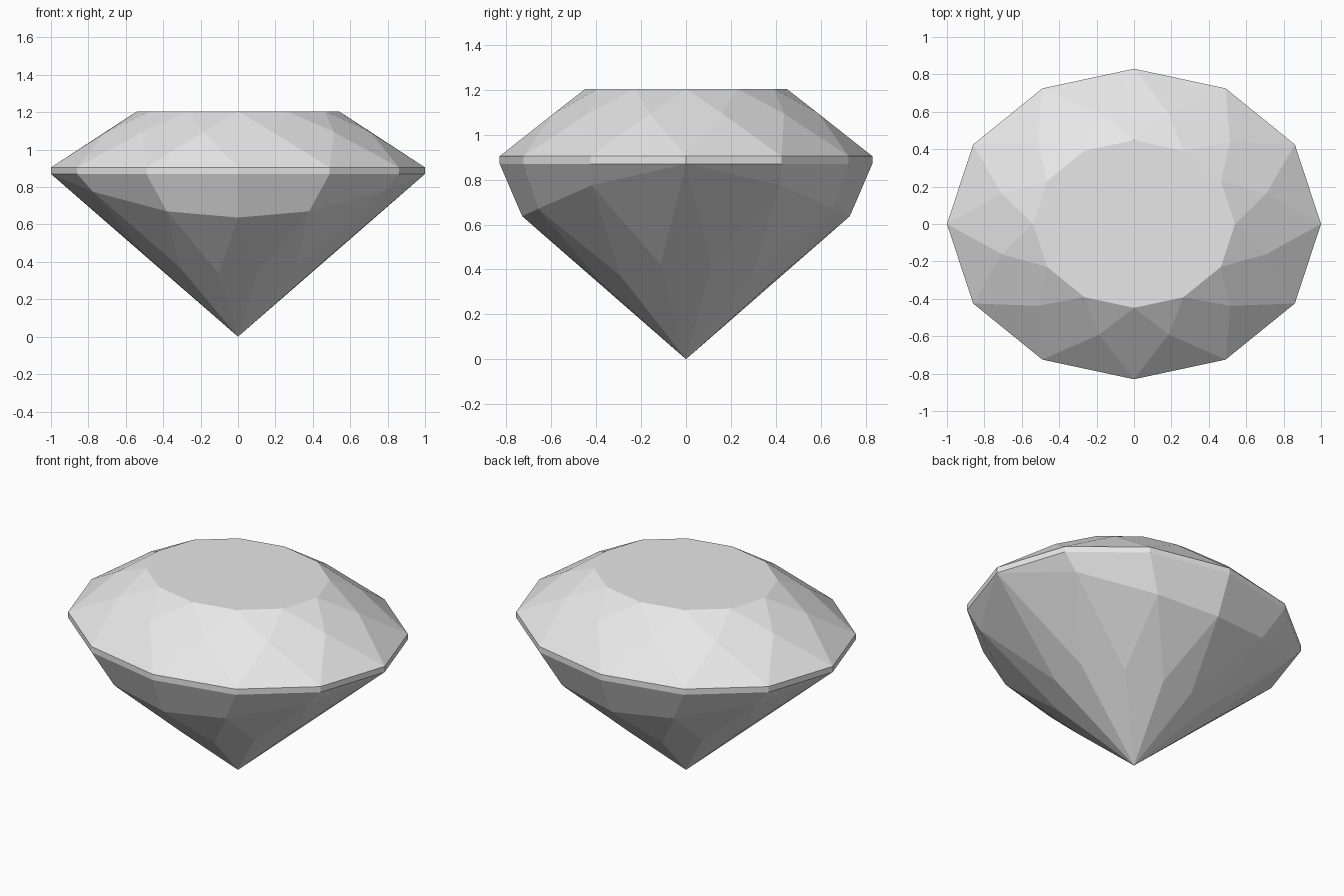
import bpy
import bmesh
from mathutils import Vector

cube = bpy.data.objects.get("Cube")
if cube:
    bpy.data.objects.remove(cube, do_unlink=True)

SIDES = 12
TABLE_Z, GIRDLE_TOP, GIRDLE_BOTTOM = 1.205, 0.905, 0.87

grey = bpy.data.materials.new("pale grey")
grey.use_nodes = True
grey.diffuse_color = (0.8, 0.8, 0.8, 1)
grey.node_tree.nodes["Principled BSDF"].inputs["Base Color"].default_value = (0.8, 0.8, 0.8, 1)


def full_ring(quarter):
    """Mirror a quarter outline (from +x to +y) into a closed ring."""
    half = quarter + [Vector((-p.x, p.y, p.z)) for p in quarter[-2::-1]]
    return half + [Vector((p.x, -p.y, p.z)) for p in half[-2:0:-1]]


def edge_points(ring, scale, height):
    """Points inward of the middle of each ring edge; height maps index to z."""
    points = []
    for i, a in enumerate(ring):
        mid = (a + ring[(i + 1) % SIDES]) / 2 * scale
        points.append(Vector((mid.x, mid.y, height(i))))
    return points


def at_height(ring, z, scale=1):
    return [Vector((p.x * scale, p.y * scale, z)) for p in ring]


# Rings of points from the table down to the tip
outline = full_ring([Vector(p) for p in ((1, 0, 0), (0.86, 0.425, 0), (0.49, 0.725, 0), (0, 0.83, 0))])
pavilion = full_ring([Vector(p) for p in ((1, 0, 0.87), (0.775, 0.42, 0.775),
                                          (0.38, 0.66, 0.67), (0, 0.73, 0.637))])
table = at_height(outline, TABLE_Z, 0.54)
crown = edge_points(outline, 0.76, lambda i: 1.094)
upper = at_height(outline, GIRDLE_TOP)
lower = at_height(outline, GIRDLE_BOTTOM)
flank = edge_points(pavilion, 0.54,
                    lambda i: (pavilion[i].z + pavilion[(i + 1) % SIDES].z) / 4 + 0.01)

bm = bmesh.new()
table, crown, upper, lower, pavilion, flank = (
    [bm.verts.new(p) for p in ring] for ring in (table, crown, upper, lower, pavilion, flank))
tip = bm.verts.new((0, 0, 0))

bm.faces.new(table)
for i in range(SIDES):
    j, h = (i + 1) % SIDES, i - 1
    # Crown: star, kite and girdle facets
    bm.faces.new((table[i], crown[i], table[j]))
    bm.faces.new((table[i], crown[h], upper[i], crown[i]))
    bm.faces.new((crown[i], upper[i], upper[j]))
    # Girdle band
    bm.faces.new((upper[i], lower[i], lower[j], upper[j]))
    # Pavilion: shoulder, wedge and long kite facets
    bm.faces.new((lower[i], pavilion[i], pavilion[j], lower[j]))
    bm.faces.new((pavilion[i], flank[i], pavilion[j]))
    bm.faces.new((pavilion[i], flank[h], tip, flank[i]))

# The shoulder narrows to a point at both ends of the long axis
bmesh.ops.remove_doubles(bm, verts=bm.verts, dist=0.0005)
bmesh.ops.recalc_face_normals(bm, faces=bm.faces)

mesh = bpy.data.meshes.new("gemstone")
bm.to_mesh(mesh)
bm.free()
mesh.materials.append(grey)
gem = bpy.data.objects.new("gemstone", mesh)
bpy.context.collection.objects.link(gem)
